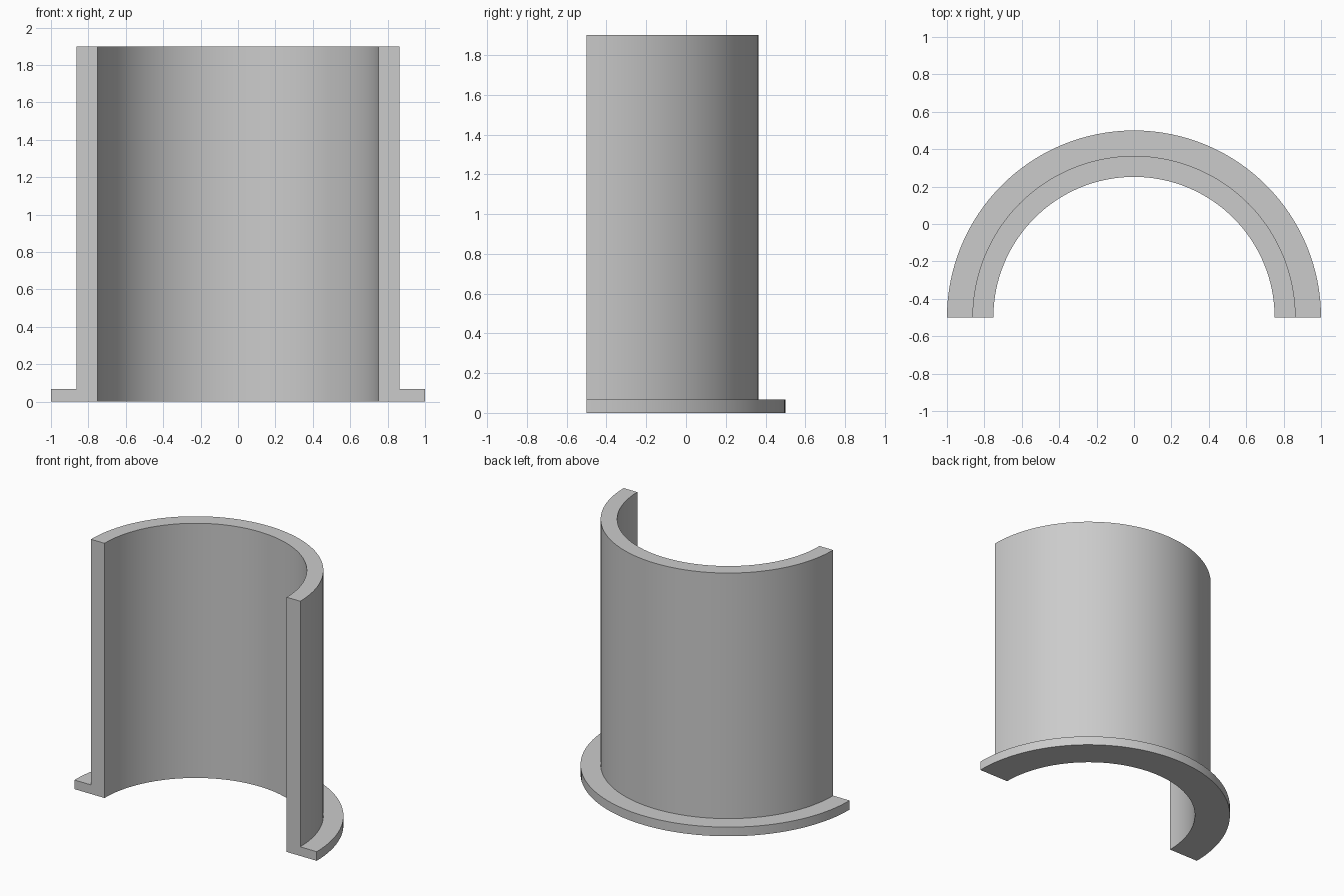
import bpy, bmesh, math

if "Cube" in bpy.data.objects:
    bpy.data.objects.remove(bpy.data.objects["Cube"])

SEGMENTS = 64
CENTRE_Y = -0.5

grey = bpy.data.materials.new("plain grey")
grey.diffuse_color = (0.6, 0.6, 0.6, 1)
grey.use_nodes = True
grey.node_tree.nodes["Principled BSDF"].inputs["Base Color"].default_value = grey.diffuse_color

# L-shaped wall section: sleeve with a flange at its foot (radius, height)
section = [(0.752, 0), (1.0, 0), (1.0, 0.068), (0.864, 0.068),
           (0.864, 1.9), (0.752, 1.9)]

# Sweep the section through half a turn; the first and last rings cap the ends
bm = bmesh.new()
rings = []
for i in range(SEGMENTS + 1):
    a = math.pi * i / SEGMENTS
    rings.append([bm.verts.new((r * math.cos(a), CENTRE_Y + r * math.sin(a), z))
                  for r, z in section])
n = len(section)
for a, b in zip(rings, rings[1:]):
    for k in range(n):
        j = (k + 1) % n
        bm.faces.new((a[k], a[j], b[j], b[k]))
bm.faces.new(rings[0])
bm.faces.new(rings[-1])
bmesh.ops.recalc_face_normals(bm, faces=bm.faces)

mesh = bpy.data.meshes.new("flanged_half_sleeve")
bm.to_mesh(mesh)
bm.free()
mesh.materials.append(grey)
sleeve = bpy.data.objects.new("flanged_half_sleeve", mesh)
bpy.context.collection.objects.link(sleeve)

# Smooth curved walls, crisp rims
bpy.context.view_layer.objects.active = sleeve
sleeve.select_set(True)
bpy.ops.object.shade_smooth_by_angle(angle=math.radians(30))
